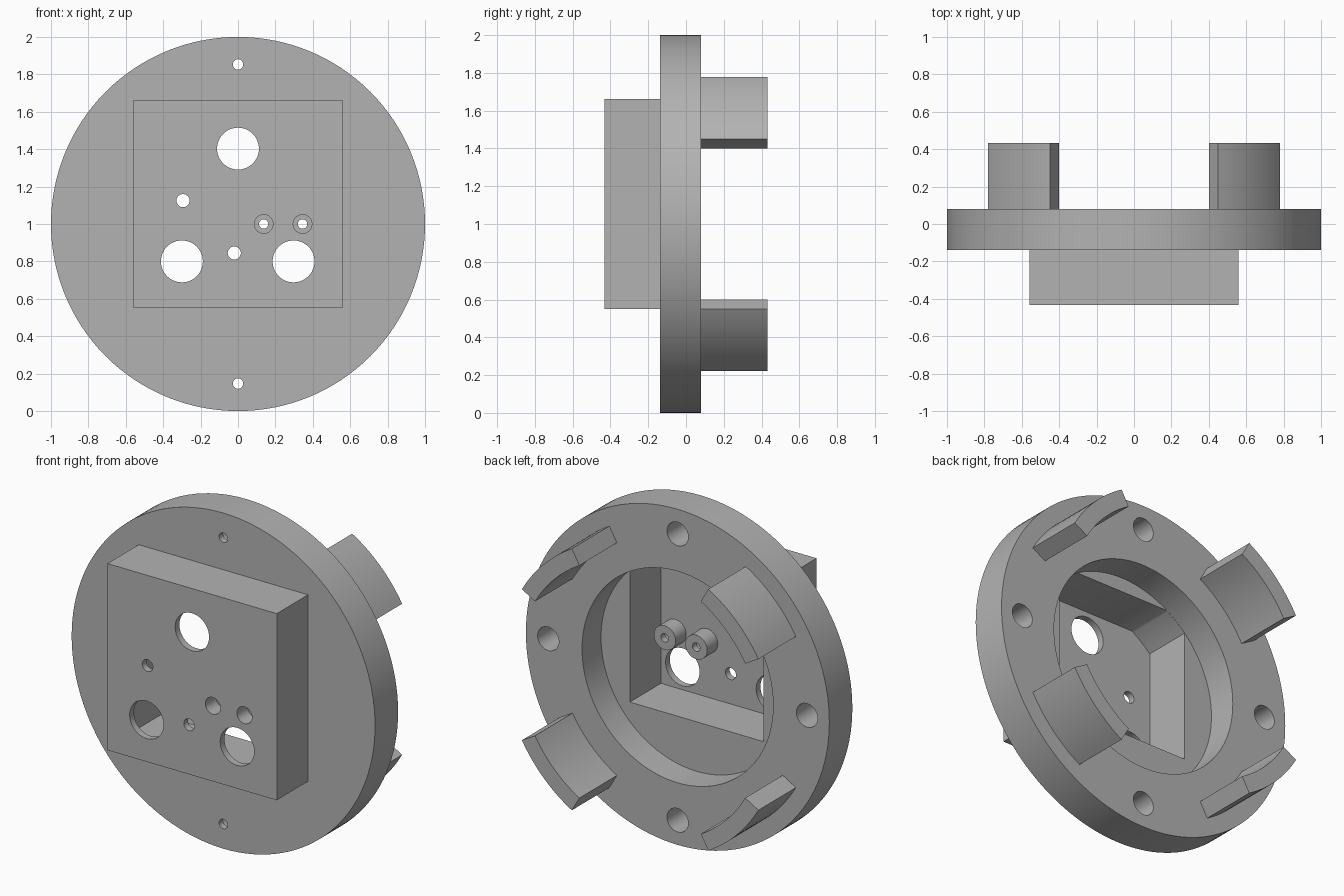
import bpy, bmesh, math
from mathutils import Matrix, Vector

if "Cube" in bpy.data.objects:
    bpy.data.objects.remove(bpy.data.objects["Cube"], do_unlink=True)

grey = bpy.data.materials.new("plain_grey")
grey.use_nodes = True
grey.diffuse_color = (0.45, 0.45, 0.45, 1)
grey.node_tree.nodes["Principled BSDF"].inputs["Base Color"].default_value = (0.45, 0.45, 0.45, 1)

# Depth levels along y
FRONT, DISC_FRONT, BACK, TAB_END = -0.432, -0.138, 0.079, 0.432
BORE_FLOOR, POCKET_FLOOR = -0.10, -0.392
MID = 1.0  # height of the disc centre


def make_object(name, bm):
    bmesh.ops.recalc_face_normals(bm, faces=bm.faces)
    mesh = bpy.data.meshes.new(name)
    bm.to_mesh(mesh)
    bm.free()
    mesh.materials.append(grey)
    obj = bpy.data.objects.new(name, mesh)
    bpy.context.collection.objects.link(obj)
    return obj


def cylinder(name, x, z, radius, y0, y1, sides=48):
    bm = bmesh.new()
    place = Matrix.Translation((x, (y0 + y1) / 2, z)) @ Matrix.Rotation(math.pi / 2, 4, "X")
    bmesh.ops.create_cone(bm, cap_ends=True, segments=sides, radius1=radius,
                          radius2=radius, depth=y1 - y0, matrix=place)
    return make_object(name, bm)


def box(name, x0, x1, y0, y1, z0, z1):
    bm = bmesh.new()
    place = Matrix.Translation(((x0 + x1) / 2, (y0 + y1) / 2, (z0 + z1) / 2))
    bmesh.ops.create_cube(bm, size=1, matrix=place @ Matrix.Diagonal((x1 - x0, y1 - y0, z1 - z0, 1)))
    return make_object(name, bm)


def combine(target, tool, operation):
    mod = target.modifiers.new(operation, "BOOLEAN")
    mod.operation, mod.solver, mod.object = operation, "EXACT", tool
    bpy.context.view_layer.objects.active = target
    bpy.ops.object.modifier_apply(modifier=mod.name)
    bpy.data.objects.remove(tool, do_unlink=True)


def smooth(obj):
    bpy.ops.object.select_all(action="DESELECT")
    obj.select_set(True)
    bpy.context.view_layer.objects.active = obj
    bpy.ops.object.shade_smooth_by_angle(angle=math.radians(30))


# Round flange with the square housing on its front
body = cylinder("flange_body", 0, MID, 1.0, DISC_FRONT, BACK, 128)
combine(body, box("housing", -0.558, 0.558, FRONT, DISC_FRONT + 0.02, 0.55, 1.662), "UNION")

# Round bore in the back, then the square pocket limited to the bore's outline
combine(body, cylinder("bore", 0, MID, 0.63, BORE_FLOOR, BACK + 0.1, 128), "DIFFERENCE")
pocket = box("pocket", -0.44, 0.44, POCKET_FLOOR, BORE_FLOOR + 0.02, 0.665, 1.545)
combine(pocket, cylinder("pocket_limit", 0, MID, 0.629, FRONT - 0.1, BACK, 128), "INTERSECT")
combine(body, pocket, "DIFFERENCE")

# Standoffs inside the pocket, counterbored from the front
for x in (0.137, 0.345):
    combine(body, cylinder("standoff", x, MID, 0.072, POCKET_FLOOR - 0.02, POCKET_FLOOR + 0.1), "UNION")
    combine(body, cylinder("counterbore", x, MID, 0.05, FRONT - 0.1, POCKET_FLOOR + 0.06), "DIFFERENCE")
    combine(body, cylinder("screw_hole", x, MID, 0.025, FRONT - 0.1, BACK), "DIFFERENCE")

# Holes through the front panel
panel_holes = ((0, 1.403, 0.112), (-0.3, 0.8, 0.112), (0.297, 0.8, 0.112),
               (-0.294, 1.125, 0.035), (-0.02, 0.845, 0.035))
for x, z, radius in panel_holes:
    combine(body, cylinder("panel_hole", x, z, radius, FRONT - 0.1, POCKET_FLOOR + 0.05), "DIFFERENCE")

# Four wide blind holes in the back; the upper and lower ones have pilot holes
for i in range(4):
    angle = i * math.pi / 2
    x, z = 0.853 * math.cos(angle), MID + 0.853 * math.sin(angle)
    combine(body, cylinder("blind_hole", x, z, 0.07, BORE_FLOOR, BACK + 0.1), "DIFFERENCE")
    if i % 2:
        combine(body, cylinder("pilot_hole", x, z, 0.028, DISC_FRONT - 0.1, BACK), "DIFFERENCE")
smooth(body)


# Curved locating tabs on the back
def curved_tab(name, centre, inner=0.8, outer=0.9, half=math.radians(15), steps=12):
    bm = bmesh.new()
    angles = [centre - half + 2 * half * i / steps for i in range(steps + 1)]
    ring = [(outer, a) for a in angles] + [(inner, a) for a in reversed(angles)]
    face = bm.faces.new([bm.verts.new((r * math.cos(a), BACK, MID + r * math.sin(a))) for r, a in ring])
    result = bmesh.ops.extrude_face_region(bm, geom=[face], use_keep_orig=True)
    moved = [v for v in result["geom"] if isinstance(v, bmesh.types.BMVert)]
    bmesh.ops.translate(bm, verts=moved, vec=Vector((0, TAB_END - BACK, 0)))
    smooth(make_object(name, bm))


for i, name in enumerate(("upper_left", "upper_right", "lower_right", "lower_left")):
    curved_tab(name + "_tab", math.radians(45 + 90 * i))
